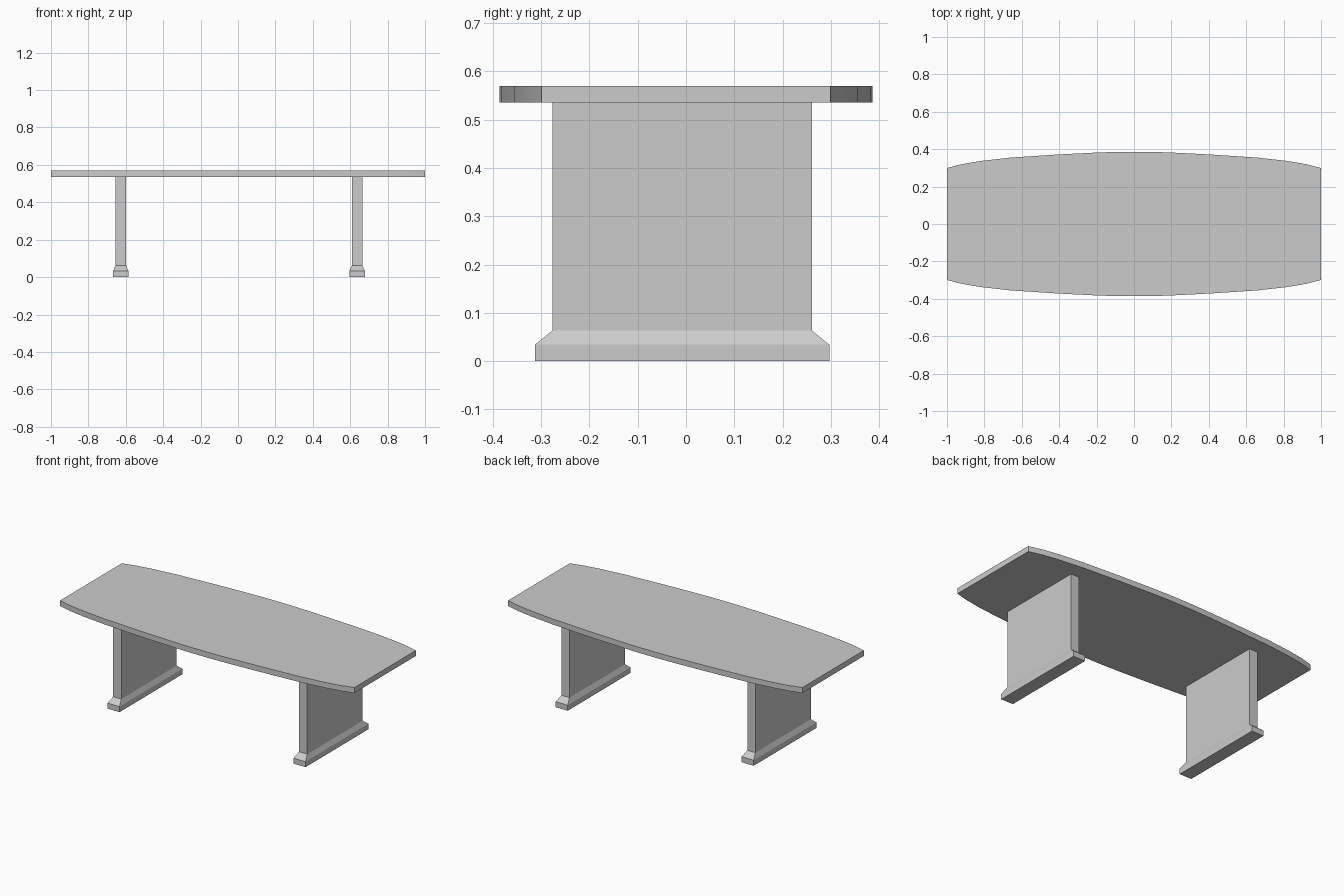
import bpy, bmesh, math

if "Cube" in bpy.data.objects:
    bpy.data.objects.remove(bpy.data.objects["Cube"])


def finish(name, bm, smooth=False):
    bmesh.ops.recalc_face_normals(bm, faces=bm.faces)
    mesh = bpy.data.meshes.new(name)
    bm.to_mesh(mesh)
    bm.free()
    obj = bpy.data.objects.new(name, mesh)
    bpy.context.collection.objects.link(obj)
    if smooth:
        bpy.ops.object.select_all(action='DESELECT')
        obj.select_set(True)
        bpy.context.view_layer.objects.active = obj
        bpy.ops.object.shade_smooth_by_angle(angle=math.radians(30))
    return obj


def loft(name, rings, smooth=False):
    """Skin a stack of closed rings and cap both ends."""
    bm = bmesh.new()
    loops = [[bm.verts.new(p) for p in ring] for ring in rings]
    for a, b in zip(loops, loops[1:]):
        n = len(a)
        for i in range(n):
            bm.faces.new((a[i], a[(i + 1) % n], b[(i + 1) % n], b[i]))
    bm.faces.new(loops[0][::-1])
    bm.faces.new(loops[-1])
    return finish(name, bm, smooth)


def rect(cx, cy, hx, hy, z):
    return [(cx - hx, cy - hy, z), (cx + hx, cy - hy, z),
            (cx + hx, cy + hy, z), (cx - hx, cy + hy, z)]


# Boat-shaped table top: one quarter of the outline, mirrored
TOP_Z, UNDER_Z = 0.57, 0.536
quarter = [(1.0, 0.299), (0.92, 0.32), (0.82, 0.337), (0.66, 0.355),
           (0.4, 0.372), (0.2, 0.382), (0.08, 0.386)]
back = quarter + [(-x, y) for x, y in reversed(quarter)]
outline = back + [(x, -y) for x, y in reversed(back)]
loft("table_top", [[(x, y, z) for x, y in outline] for z in (UNDER_Z, TOP_Z)], True)

# Slab legs with a stepped, sloped foot
LEG_Y = -0.008
for side, cx in (("left", -0.627), ("right", 0.637)):
    loft(f"{side}_foot", [rect(cx, LEG_Y, 0.041, 0.305, 0.0),
                          rect(cx, LEG_Y, 0.041, 0.305, 0.034),
                          rect(cx, LEG_Y, 0.0275, 0.269, 0.063)])
    loft(f"{side}_leg_panel", [rect(cx, LEG_Y, 0.0275, 0.269, 0.063),
                               rect(cx, LEG_Y, 0.0275, 0.269, UNDER_Z)])
